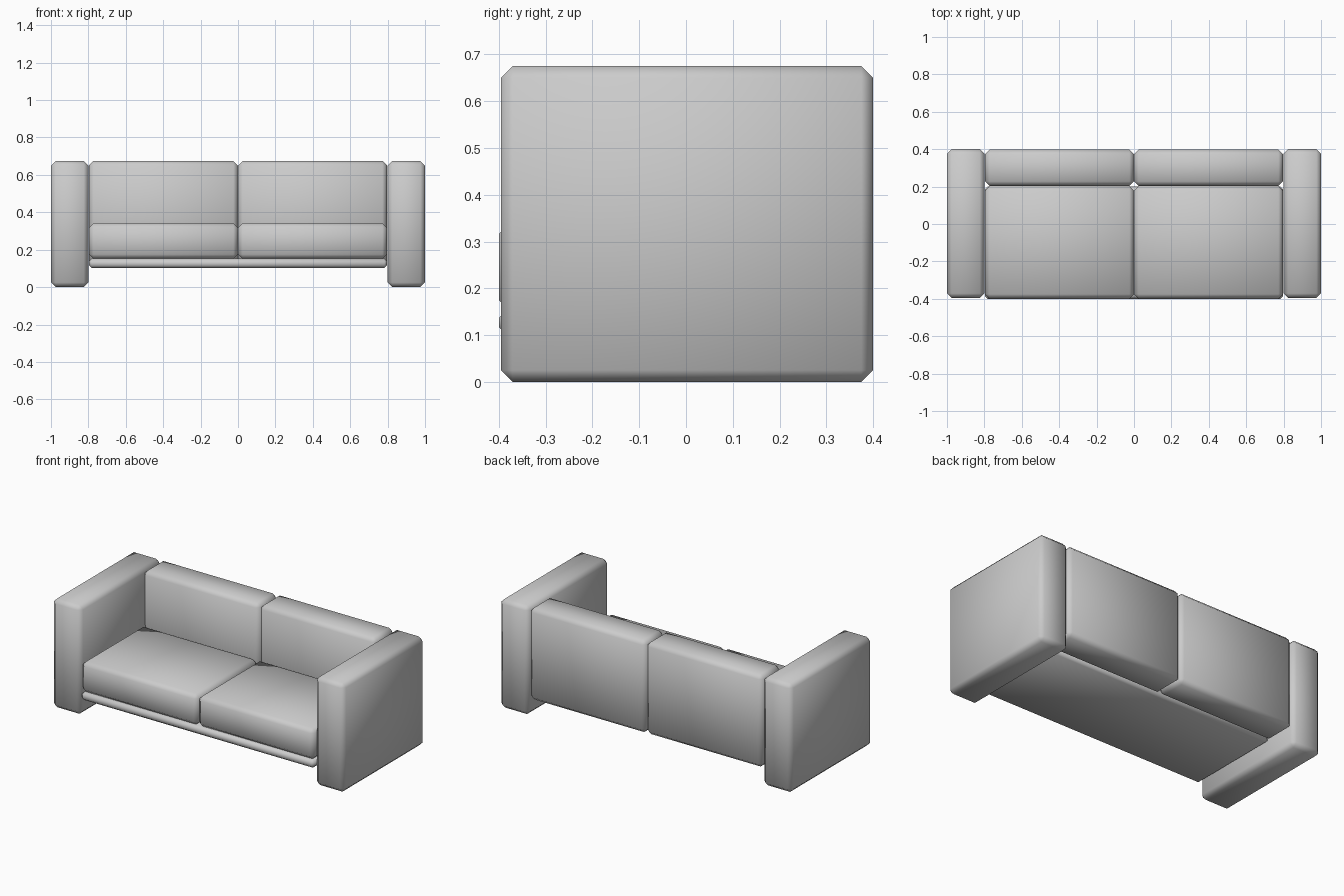
import bpy
import bmesh

if "Cube" in bpy.data.objects:
    bpy.data.objects.remove(bpy.data.objects["Cube"])


def soft_box(name, xr, yr, zr, chamfer=0.025):
    """Box given by its extents, with a single chamfer and smooth shading."""
    ranges = (xr, yr, zr)
    bm = bmesh.new()
    bmesh.ops.create_cube(bm, size=1)
    for v in bm.verts:
        v.co = [(a + b) / 2 + c * (b - a) for c, (a, b) in zip(v.co, ranges)]
    bmesh.ops.bevel(bm, geom=bm.edges[:], offset=chamfer,
                    segments=1, profile=0.5, affect='EDGES')
    for f in bm.faces:
        f.smooth = True
    mesh = bpy.data.meshes.new(name)
    bm.to_mesh(mesh)
    bm.free()
    obj = bpy.data.objects.new(name, mesh)
    bpy.context.collection.objects.link(obj)
    return obj


# Thin platform under the seat cushions
soft_box("base", (-0.797, 0.797), (-0.4, 0.2), (0.102, 0.152), 0.015)

for side, label in ((-1, "left"), (1, "right")):
    def span(inner, outer):
        return tuple(sorted((side * inner, side * outer)))

    # Slab arm reaching the floor
    soft_box(f"{label}_arm", span(0.8, 1.0), (-0.396, 0.4), (0.0, 0.675))
    # Seat cushion
    soft_box(f"{label}_seat_cushion", span(0.0, 0.797), (-0.4, 0.203), (0.15, 0.342))
    # Back cushion
    soft_box(f"{label}_back_cushion", span(0.0, 0.797), (0.203, 0.398), (0.102, 0.675))
